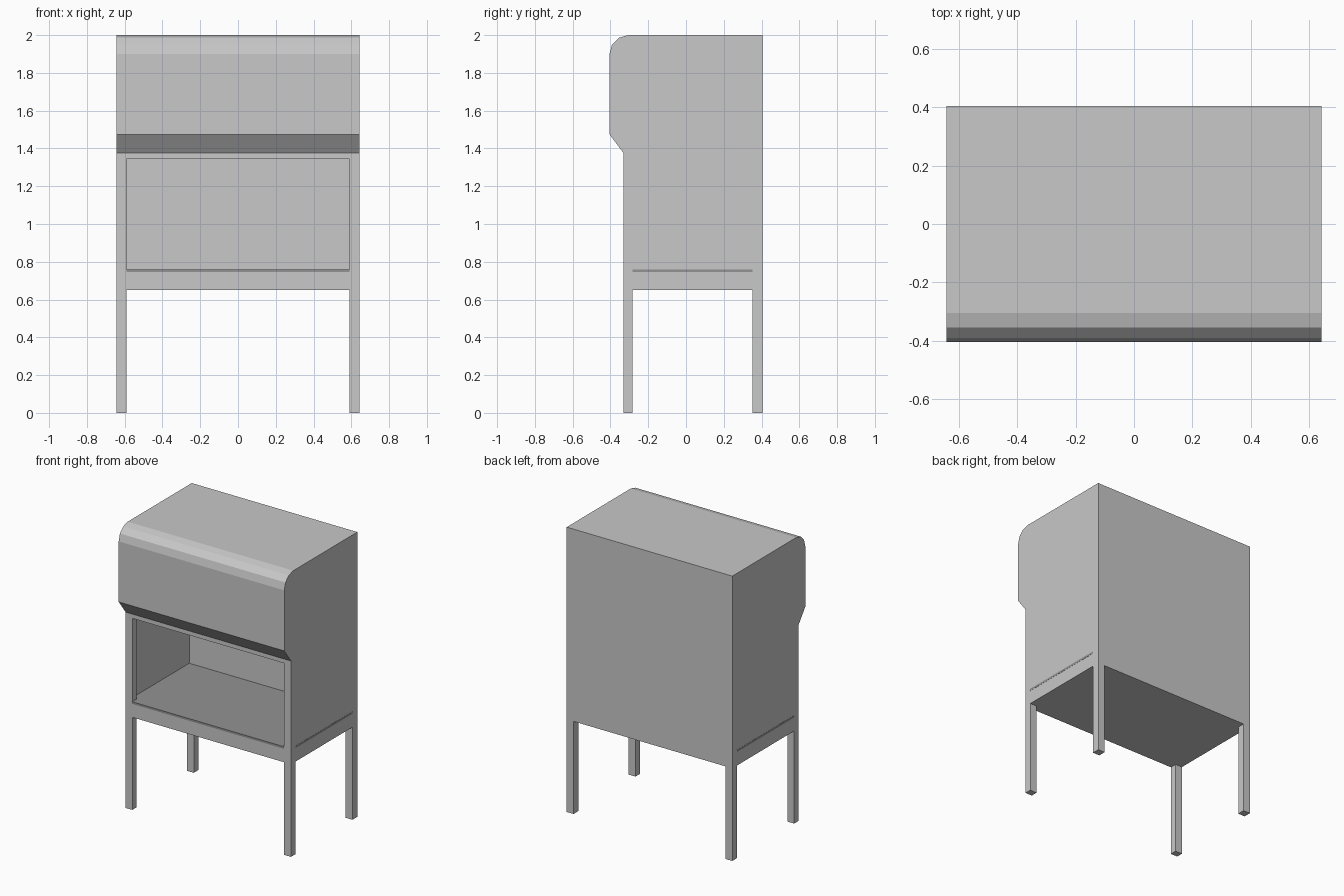
import bpy, bmesh, math
from mathutils import Vector

cube = bpy.data.objects.get("Cube")
if cube:
    bpy.data.objects.remove(cube, do_unlink=True)


def material(name, value):
    mat = bpy.data.materials.new(name)
    mat.use_nodes = True
    colour = (value, value, value, 1)
    mat.diffuse_color = colour
    mat.node_tree.nodes["Principled BSDF"].inputs["Base Color"].default_value = colour
    return mat


light_grey = material("light grey", 0.58)
dark_grey = material("dark grey", 0.29)


def prism(name, points, offset, mat):
    """Extrude a closed 3D outline along an offset vector."""
    bm = bmesh.new()
    face = bm.faces.new([bm.verts.new(p) for p in points])
    grown = bmesh.ops.extrude_face_region(bm, geom=[face])["geom"]
    verts = [v for v in grown if isinstance(v, bmesh.types.BMVert)]
    bmesh.ops.translate(bm, verts=verts, vec=Vector(offset))
    bmesh.ops.recalc_face_normals(bm, faces=bm.faces)
    mesh = bpy.data.meshes.new(name)
    bm.to_mesh(mesh)
    bm.free()
    mesh.materials.append(mat)
    obj = bpy.data.objects.new(name, mesh)
    bpy.context.collection.objects.link(obj)
    return obj


def box(name, x, y, z, mat):
    outline = [(x[0], y[0], z[0]), (x[1], y[0], z[0]),
               (x[1], y[1], z[0]), (x[0], y[1], z[0])]
    return prism(name, outline, (0, 0, z[1] - z[0]), mat)


def cut(target, cutter):
    """Subtract a cutter, then remove it."""
    cutter.hide_render = True
    mod = target.modifiers.new("cut", "BOOLEAN")
    mod.operation = "DIFFERENCE"
    mod.solver = "EXACT"
    mod.object = cutter
    bpy.context.view_layer.objects.active = target
    bpy.ops.object.modifier_apply(modifier=mod.name)
    bpy.data.objects.remove(cutter, do_unlink=True)


HALF, INNER = 0.643, 0.59            # outer side, inner side of the posts
FRONT, BACK, HOOD = -0.33, 0.405, -0.405
POST_FRONT, POST_BACK = -0.282, 0.352
BASE, FLOOR, TOP, ROUND = 0.65, 0.76, 2.0, 0.1

# Cabinet: side profile with a rounded, overhanging hood
profile = [(BACK, BASE), (FRONT, BASE), (FRONT, 1.375), (HOOD, 1.475)]
for i in range(4):
    a = math.radians(30 * i)
    profile.append((HOOD + ROUND * (1 - math.cos(a)), TOP - ROUND * (1 - math.sin(a))))
profile.append((BACK, TOP))
cabinet = prism("cabinet", [(-HALF, y, z) for y, z in profile], (2 * HALF, 0, 0), light_grey)

# Work chamber and its front opening
cut(cabinet, box("chamber_cutter", (-0.625, 0.625), (POST_FRONT, POST_BACK),
                 (0.75, 1.345), light_grey))
cut(cabinet, box("opening_cutter", (-INNER, INNER), (-0.5, 0), (0.75, 1.345), light_grey))

# Work surface, notched around the front posts and showing as a thin edge outside
lip, wide = FRONT - 0.002, HALF + 0.001
half_outline = [(INNER, lip), (INNER, POST_FRONT), (wide, POST_FRONT), (wide, POST_BACK)]
outline = half_outline + [(-x, y) for x, y in reversed(half_outline)]
prism("work_surface", [(x, y, 0.745) for x, y in outline], (0, 0, FLOOR - 0.745), dark_grey)

# Four square legs
for side, sign in (("left", 1), ("right", -1)):
    xs = sorted((sign * INNER, sign * HALF))
    for end, ys in (("front", (FRONT, POST_FRONT)), ("back", (POST_BACK, BACK))):
        box(f"{end}_{side}_leg", xs, ys, (0, BASE), light_grey)
